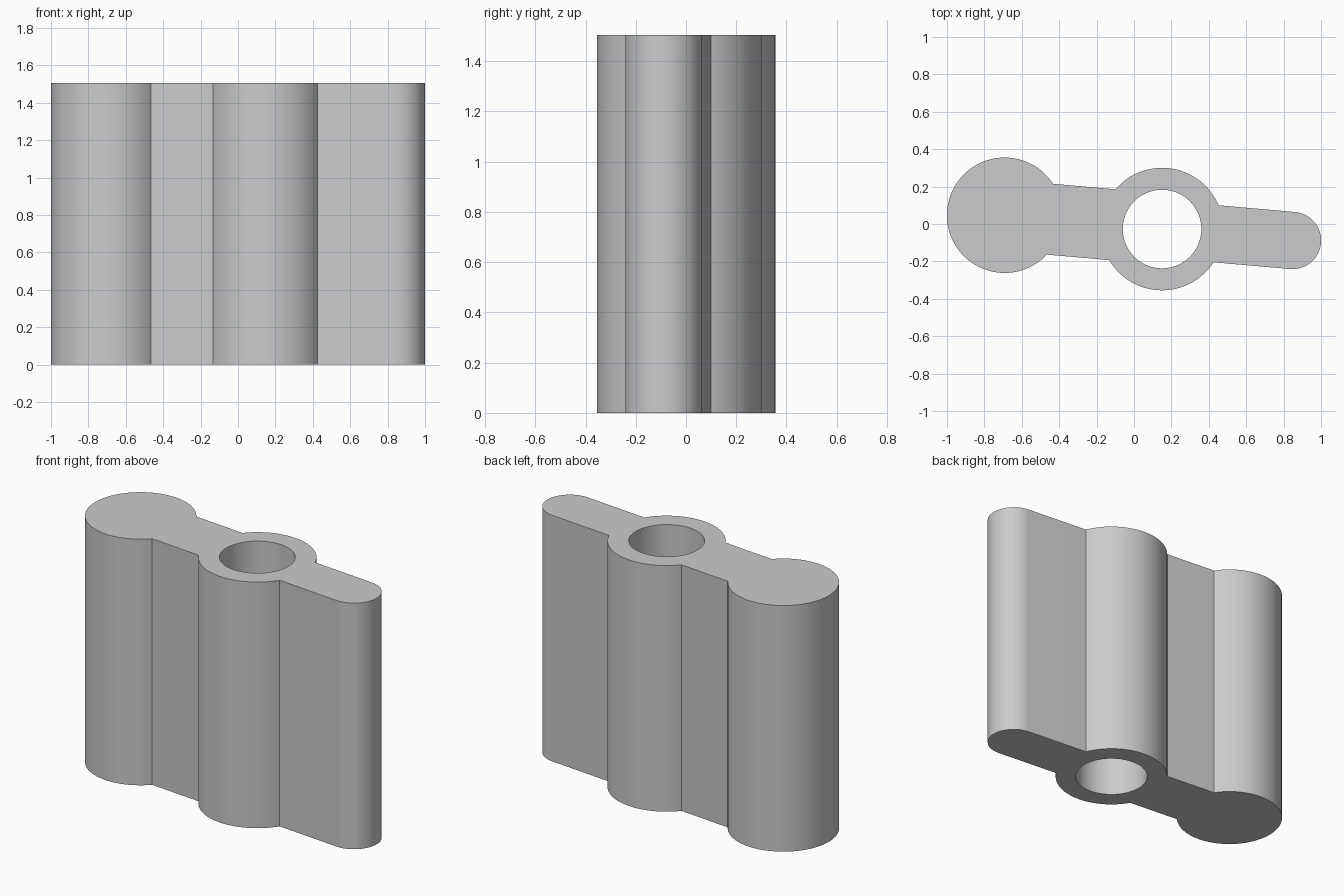
import bpy
import bmesh
from math import asin, cos, sin, pi, radians
from mathutils import Matrix, Vector

cube = bpy.data.objects.get("Cube")
if cube:
    bpy.data.objects.remove(cube)

HEIGHT = 1.505
BIG_R, HUB_R, TIP_R, HOLE_R = 0.3085, 0.3275, 0.153, 0.21
WEB = 0.19                      # half width of the wide web
BIG_X, TIP_X = -0.845, 0.70     # lobe centres along the arm, hub at zero


def arc(cx, r, start, end, steps):
    return [Vector((cx + r * cos(start + (end - start) * i / steps),
                    r * sin(start + (end - start) * i / steps), 0))
            for i in range(steps + 1)]


# Upper half outline of the arm, from the tip round to the large lobe
big_a = asin(WEB / BIG_R)
half = arc(TIP_X, TIP_R, 0, pi / 2, 24)
half += arc(0, HUB_R, asin(TIP_R / HUB_R), pi - asin(WEB / HUB_R), 40)
half += arc(BIG_X, BIG_R, big_a, pi, 48)

# Lower half is the mirror image; the two end points are shared
outline = half + [Vector((p.x, -p.y, 0)) for p in reversed(half[1:-1])]
hole = arc(0, HOLE_R, 0, 2 * pi, 96)[:-1]

# Fill the profile around the bore and extrude it upwards
bm = bmesh.new()
edges = []
for loop in (outline, hole):
    verts = [bm.verts.new(p) for p in loop]
    edges += [bm.edges.new((verts[i - 1], verts[i])) for i in range(len(verts))]
bmesh.ops.triangle_fill(bm, edges=edges, use_beauty=True, normal=(0, 0, 1))
ext = bmesh.ops.extrude_face_region(bm, geom=bm.faces[:], use_keep_orig=True)
top = [g for g in ext["geom"] if isinstance(g, bmesh.types.BMVert)]
bmesh.ops.translate(bm, verts=top, vec=(0, 0, HEIGHT))
bmesh.ops.recalc_face_normals(bm, faces=bm.faces[:])

# Tilt the arm slightly and place the hub
bm.transform(Matrix.Translation((0.15, -0.027, 0)) @ Matrix.Rotation(radians(-5.02), 4, "Z"))

mesh = bpy.data.meshes.new("lever_arm")
bm.to_mesh(mesh)
bm.free()
arm = bpy.data.objects.new("lever_arm", mesh)
bpy.context.collection.objects.link(arm)

# Plain grey
mat = bpy.data.materials.new("plain_grey")
mat.use_nodes = True
grey = (0.6, 0.6, 0.6, 1)
mat.diffuse_color = grey
mat.node_tree.nodes["Principled BSDF"].inputs["Base Color"].default_value = grey
mesh.materials.append(mat)

# Smooth round walls, crisp corners
bpy.ops.object.select_all(action="DESELECT")
arm.select_set(True)
bpy.context.view_layer.objects.active = arm
bpy.ops.object.shade_smooth_by_angle(angle=radians(20))
